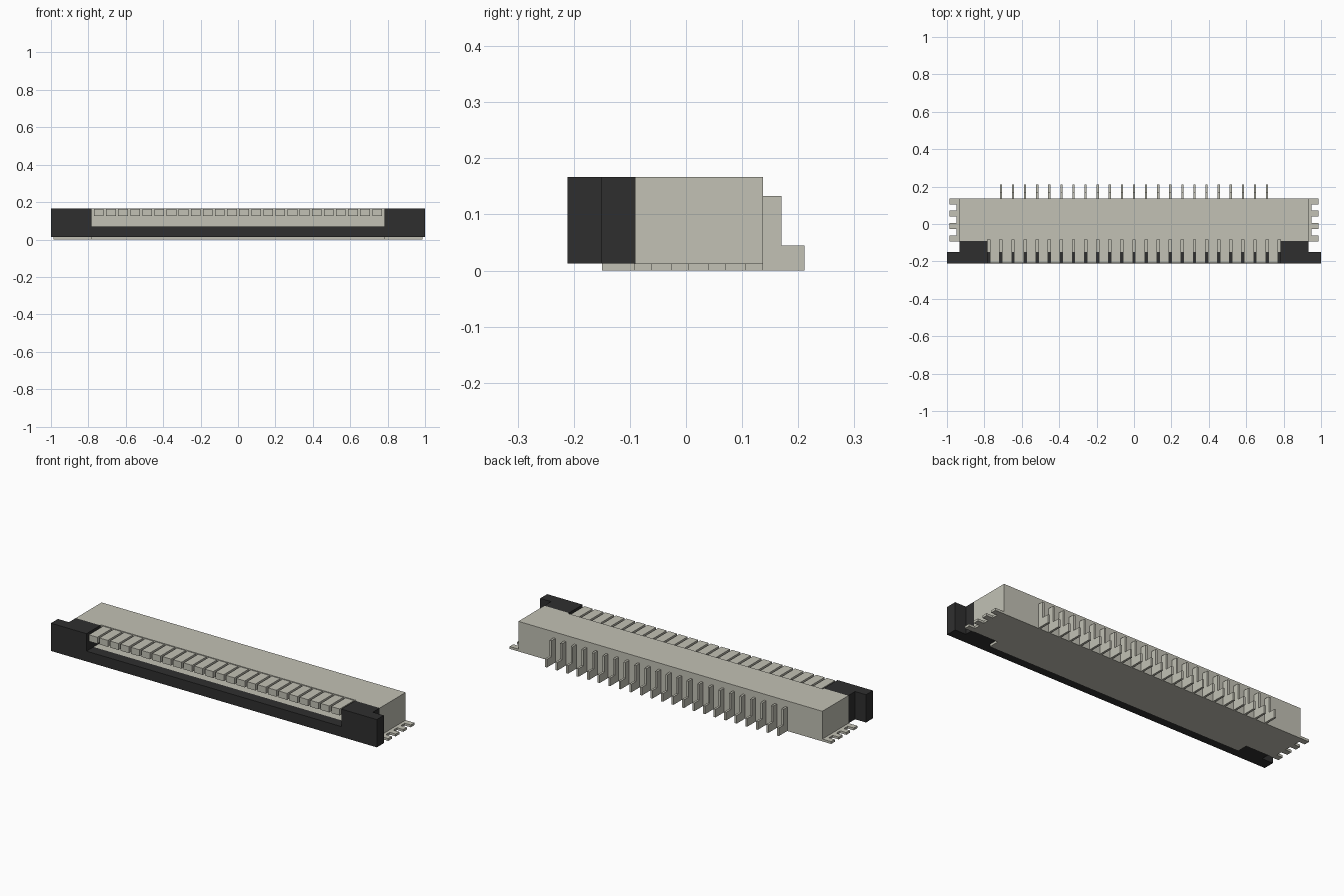
import bpy
import bmesh
from mathutils import Vector

cube = bpy.data.objects.get("Cube")
if cube:
    bpy.data.objects.remove(cube, do_unlink=True)


def make_material(name, color):
    m = bpy.data.materials.new(name)
    m.use_nodes = True
    m.diffuse_color = (*color, 1)
    bsdf = next(n for n in m.node_tree.nodes if n.type == "BSDF_PRINCIPLED")
    bsdf.inputs["Base Color"].default_value = (*color, 1)
    return m


BEIGE = make_material("warm grey plastic", (0.54, 0.535, 0.46))
BLACK = make_material("black plastic", (0.028, 0.028, 0.028))


def prism(name, outline, axis, lo, hi, mat):
    """Extrude a flat outline along one axis from lo to hi."""
    def place(a, b):
        return {"x": (lo, a, b), "y": (a, lo, b), "z": (a, b, lo)}[axis]
    bm = bmesh.new()
    face = bm.faces.new([bm.verts.new(place(a, b)) for a, b in outline])
    moved = bmesh.ops.extrude_face_region(bm, geom=[face])["geom"]
    step = Vector([hi - lo if c == axis else 0 for c in "xyz"])
    bmesh.ops.translate(bm, vec=step, verts=[
        v for v in moved if isinstance(v, bmesh.types.BMVert)])
    bmesh.ops.recalc_face_normals(bm, faces=bm.faces)
    mesh = bpy.data.meshes.new(name)
    bm.to_mesh(mesh)
    bm.free()
    mesh.materials.append(mat)
    obj = bpy.data.objects.new(name, mesh)
    bpy.context.collection.objects.link(obj)
    return obj


def box(name, x0, x1, y0, y1, z0, z1, mat):
    return prism(name, [(x0, y0), (x1, y0), (x1, y1), (x0, y1)],
                 "z", z0, z1, mat)


PITCH = 0.0647
BACK, FRONT, NOTCH = 0.137, -0.09, -0.083
HALF, MOUTH = 0.933, 0.782

# Main housing, with a shallow recess behind the row of teeth
prism("housing", [(-HALF, BACK), (-HALF, FRONT), (-MOUTH, FRONT),
                  (-MOUTH, NOTCH), (MOUTH, NOTCH), (MOUTH, FRONT),
                  (HALF, FRONT), (HALF, BACK)], "z", 0, 0.167, BEIGE)
box("slot_floor", -MOUTH, MOUTH, -0.15, NOTCH, 0, 0.07, BEIGE)

# Black front bar: raised ends with a low sill between them
prism("front_bar", [(-1, 0.013), (1, 0.013), (1, 0.167), (MOUTH, 0.167),
                    (MOUTH, 0.07), (-MOUTH, 0.07), (-MOUTH, 0.167),
                    (-1, 0.167)], "y", -0.211, -0.15, BLACK)

for side, s in (("left", 1), ("right", -1)):
    # Black cheek joining the front bar to the housing
    x0, x1 = sorted((s * MOUTH, s * HALF))
    box(f"{side}_cheek", x0, x1, -0.15, FRONT, 0.013, 0.167, BLACK)

    # Comb-shaped solder tab: four fingers on a narrow strip
    comb = [(s * HALF, BACK), (s * HALF, -0.093)]
    for i in range(4):
        y0 = -0.093 + i * 0.066
        y1 = y0 + 0.032
        comb += [(s * 0.95, y0), (s * 0.987, y0),
                 (s * 0.987, y1), (s * 0.95, y1)]
    comb = [p for i, p in enumerate(comb) if i not in (2, len(comb) - 1)]
    prism(f"{side}_solder_tab", comb, "z", 0, 0.013, BEIGE)

# Row of teeth over the slot
for i in range(24):
    x = (i - 11.5) * PITCH
    box(f"tooth_{i + 1}", x - 0.026, x + 0.026, -0.208, NOTCH,
        0.127, 0.163, BEIGE)

# Stepped contact pins along the back
pin = [(BACK, 0), (0.211, 0), (0.211, 0.045), (0.17, 0.045),
       (0.17, 0.133), (BACK, 0.133)]
for i in range(23):
    x = (i - 11) * PITCH
    prism(f"contact_pin_{i + 1}", pin, "x", x - 0.006, x + 0.006, BEIGE)
